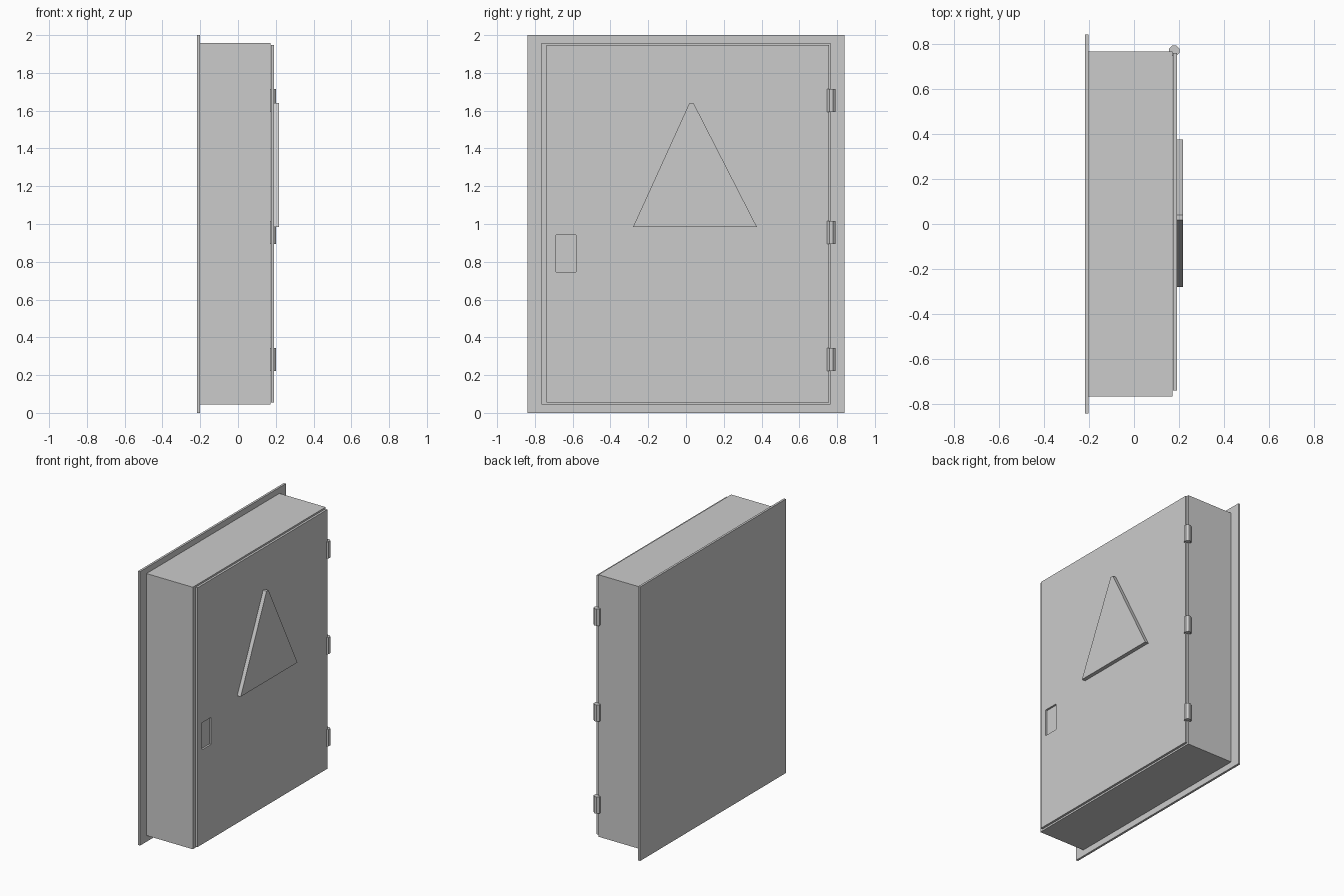
import bpy, bmesh, math

if "Cube" in bpy.data.objects:
    bpy.data.objects.remove(bpy.data.objects["Cube"])


def finish(name, bm):
    bmesh.ops.recalc_face_normals(bm, faces=bm.faces)
    mesh = bpy.data.meshes.new(name)
    bm.to_mesh(mesh)
    bm.free()
    ob = bpy.data.objects.new(name, mesh)
    bpy.context.collection.objects.link(ob)
    return ob


def box(name, x, y, z):
    bm = bmesh.new()
    bmesh.ops.create_cube(bm, size=1)
    for v in bm.verts:
        v.co = [a + (c + 0.5) * (b - a) for c, (a, b) in zip(v.co, (x, y, z))]
    return finish(name, bm)


def plate(name, outline, x0, x1):
    """Extrude a (y, z) outline along x."""
    bm = bmesh.new()
    face = bm.faces.new([bm.verts.new((x0, y, z)) for y, z in outline])
    ext = bmesh.ops.extrude_face_region(bm, geom=[face])
    for v in ext["geom"]:
        if isinstance(v, bmesh.types.BMVert):
            v.co.x = x1
    return finish(name, bm)


def prism(name, x, y, z0, z1, r, sides=8):
    bpy.ops.mesh.primitive_cylinder_add(
        vertices=sides, radius=r, depth=z1 - z0,
        location=(x, y, (z0 + z1) / 2), rotation=(0, 0, math.pi / sides))
    bpy.context.object.name = name


# Wall flange and cabinet body
box("back_flange", (-0.218, -0.202), (-0.84, 0.84), (0, 2))
box("cabinet_body", (-0.203, 0.171), (-0.766, 0.766), (0.045, 1.957))

# Door panel, with a recess for the latch
door = box("door", (0.174, 0.19), (-0.738, 0.758), (0.055, 1.947))
cutter = box("latch_cutter", (0.177, 0.25), (-0.688, -0.582), (0.745, 0.942))
cutter.hide_render = True
cutter.hide_set(True)
cut = door.modifiers.new("latch_recess", 'BOOLEAN')
cut.operation = 'DIFFERENCE'
cut.solver = 'EXACT'
cut.object = cutter
bpy.context.view_layer.objects.active = door
bpy.ops.object.modifier_apply(modifier=cut.name)
bpy.data.objects.remove(cutter)

# Raised warning plate with a clipped tip
plate("warning_plate",
      [(-0.28, 0.985), (0.375, 0.985), (0.04, 1.64), (0.018, 1.64)],
      0.188, 0.218)

# Three hinge barrels
for i, z in enumerate((0.283, 0.955, 1.654)):
    prism(f"hinge_{i + 1}", 0.178, 0.768, z - 0.061, z + 0.061, 0.025)
